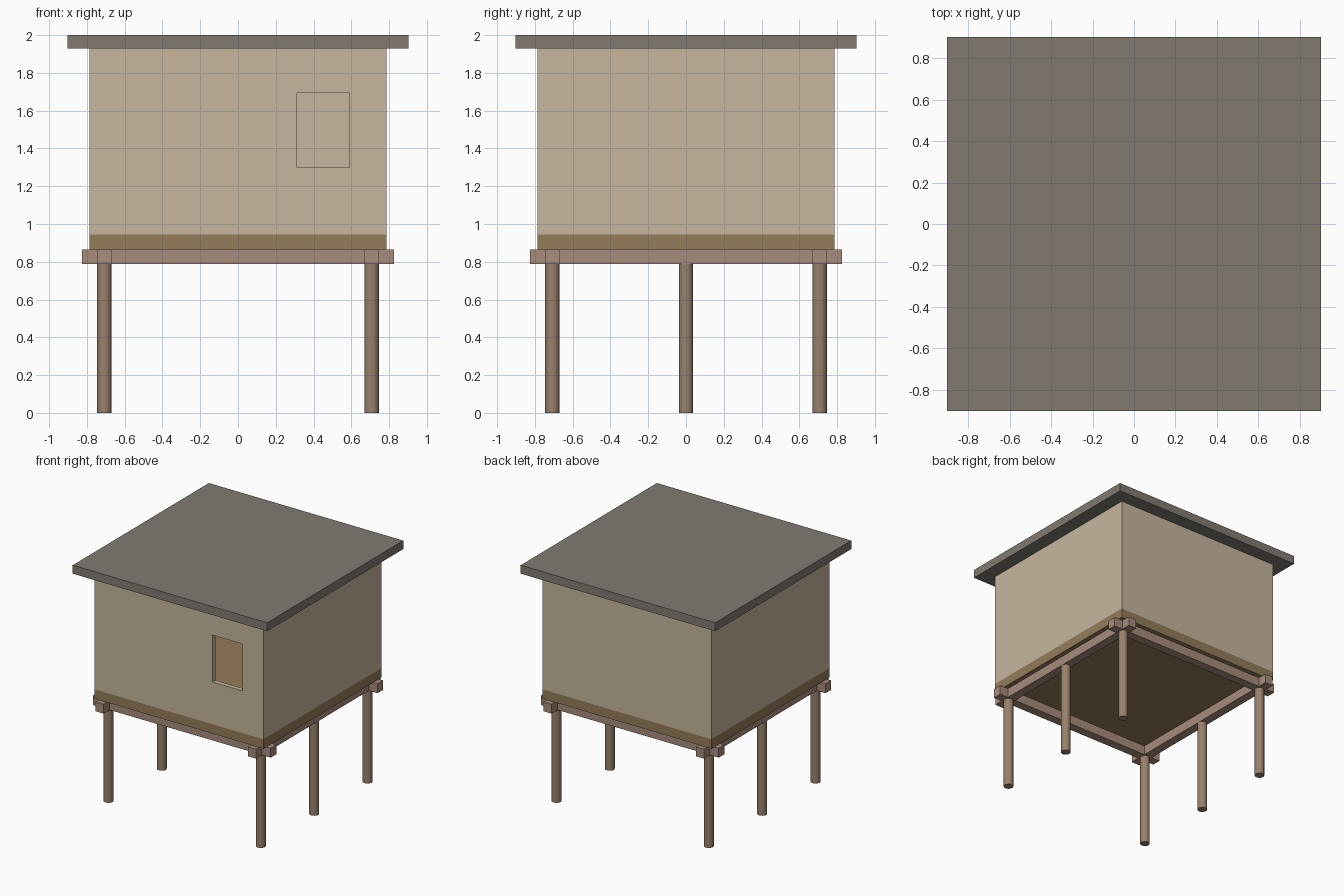
import bpy
from math import radians

if "Cube" in bpy.data.objects:
    bpy.data.objects.remove(bpy.data.objects["Cube"])


def material(name, rgb):
    m = bpy.data.materials.new(name)
    m.diffuse_color = (*rgb, 1)
    m.use_nodes = True
    m.node_tree.nodes["Principled BSDF"].inputs["Base Color"].default_value = m.diffuse_color
    return m


TAN = material("wall_tan", (0.57, 0.47, 0.34))
BROWN = material("floor_brown", (0.30, 0.20, 0.10))
BEAM = material("beam_wood", (0.39, 0.26, 0.20))
POST = material("post_wood", (0.32, 0.22, 0.15))
GREY = material("roof_grey", (0.22, 0.195, 0.165))


def box(name, lo, hi, mat):
    bpy.ops.mesh.primitive_cube_add(size=1, location=[(a + b) / 2 for a, b in zip(lo, hi)])
    o = bpy.context.object
    o.name = name
    o.scale = [b - a for a, b in zip(lo, hi)]
    bpy.ops.object.transform_apply(location=False, rotation=False, scale=True)
    o.data.materials.append(mat)
    return o


# heights of the stacked layers
Z_POST, Z_BEAM, Z_FLOOR, Z_WALL, Z_TOP = 0.787, 0.866, 0.945, 1.929, 2.0
P = 0.708      # post and beam centre line
R = 0.038      # post radius, half beam width
B = 0.826      # half beam length
W = 0.785      # half wall width
T = 0.04       # wall thickness
E = 0.903      # half roof width

# posts: three along each side
for sx, side in ((-1, "left"), (1, "right")):
    for sy, place in ((-1, "front"), (0, "middle"), (1, "back")):
        bpy.ops.mesh.primitive_cylinder_add(vertices=20, radius=R, depth=Z_POST,
                                            location=(sx * P, sy * P, Z_POST / 2))
        post = bpy.context.object
        post.name = f"post_{place}_{side}"
        post.data.materials.append(POST)
        bpy.ops.object.shade_smooth_by_angle(angle=radians(35))

# crossing beam frame
for s, xn, yn in ((-1, "left", "front"), (1, "right", "back")):
    c = s * P
    box(f"beam_{xn}", (c - R, -B, Z_POST), (c + R, B, Z_BEAM), BEAM)
    box(f"beam_{yn}", (-B, c - R, Z_POST), (B, c + R, Z_BEAM), BEAM)

# floor slab
box("floor", (-W, -W, Z_BEAM), (W, W, Z_FLOOR), BROWN)

# hollow walls with a window opening in the front
walls = box("walls", (-W, -W, Z_FLOOR), (W, W, Z_WALL), TAN)
room = box("room_cutter", (-W + T, -W + T, Z_FLOOR - 0.1), (W - T, W - T, Z_WALL + 0.1), TAN)
window = box("window_cutter", (0.312, -W - 0.1, 1.299), (0.59, -W + 0.2, 1.693), TAN)
for cutter in (room, window):
    mod = walls.modifiers.new(cutter.name, "BOOLEAN")
    mod.operation = "DIFFERENCE"
    mod.solver = "EXACT"
    mod.object = cutter
    bpy.context.view_layer.objects.active = walls
    bpy.ops.object.modifier_apply(modifier=mod.name)
    bpy.data.objects.remove(cutter, do_unlink=True)

# flat overhanging roof
box("roof", (-E, -E, Z_WALL), (E, E, Z_TOP), GREY)
